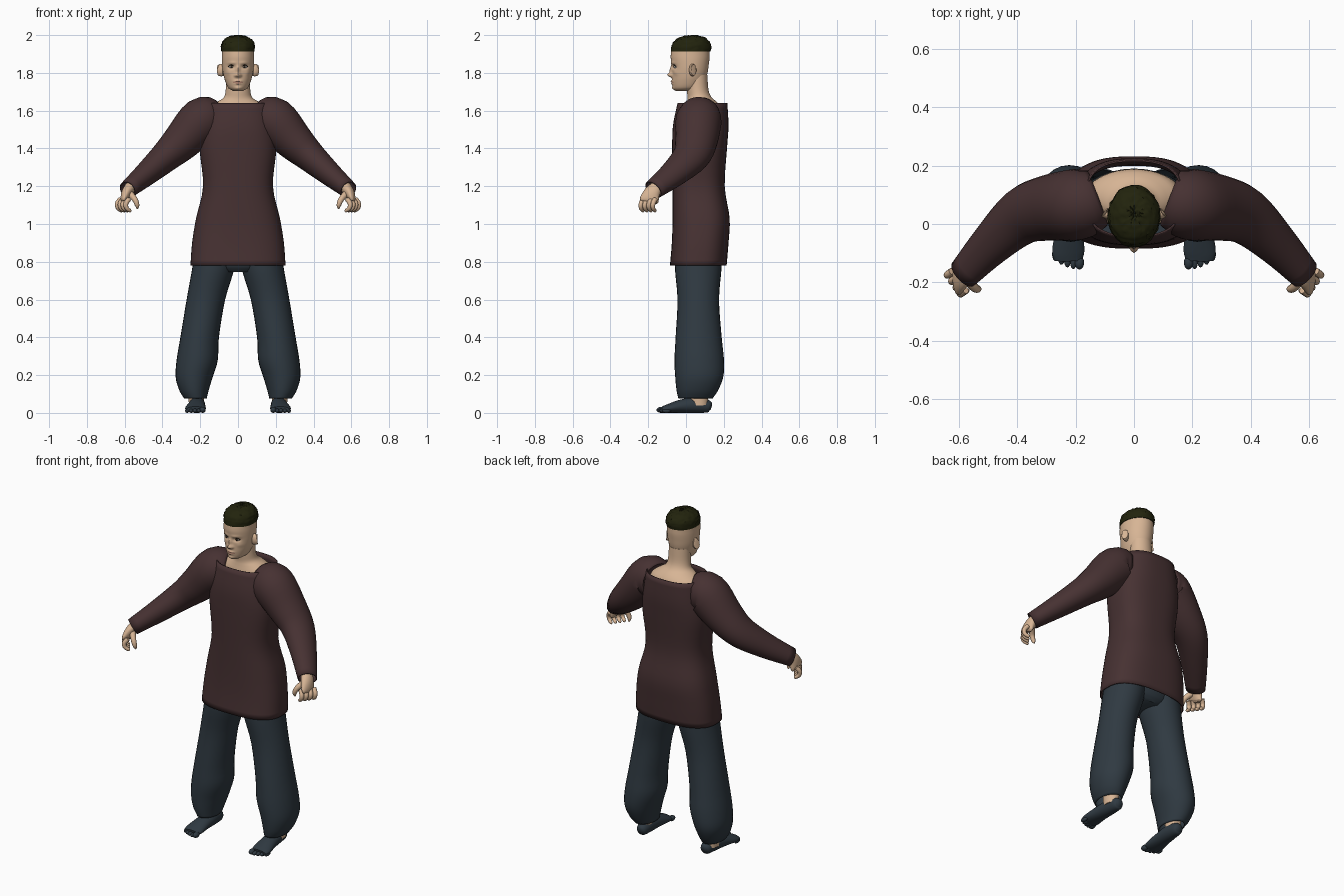
import bpy, bmesh, math, random
from mathutils import Vector

random.seed(4)
cube = bpy.data.objects.get("Cube")
if cube:
    bpy.data.objects.remove(cube, do_unlink=True)


def material(name, *rgb):
    m = bpy.data.materials.new(name)
    m.use_nodes = True
    m.diffuse_color = (*rgb, 1)
    shader = m.node_tree.nodes["Principled BSDF"]
    shader.inputs["Base Color"].default_value = (*rgb, 1)
    shader.inputs["Roughness"].default_value = 0.8
    return m


skin = material("skin", 0.68, 0.46, 0.30)
hair = material("dark hair", 0.016, 0.017, 0.004)
wool = material("maroon wool", 0.062, 0.031, 0.032)
denim = material("slate cloth", 0.029, 0.042, 0.054)
white = material("eye white", 0.75, 0.72, 0.68)
iris = material("dark iris", 0.03, 0.018, 0.01)
lip = material("lip", 0.50, 0.27, 0.19)


def finish(bm, name, mat, mirror=False, shell=0):
    bmesh.ops.recalc_face_normals(bm, faces=bm.faces)
    mesh = bpy.data.meshes.new(name)
    bm.to_mesh(mesh)
    bm.free()
    obj = bpy.data.objects.new(name, mesh)
    bpy.context.collection.objects.link(obj)
    mesh.materials.append(mat)
    bpy.ops.object.select_all(action='DESELECT')
    obj.select_set(True)
    bpy.context.view_layer.objects.active = obj
    bpy.ops.object.shade_smooth_by_angle(angle=math.radians(50))
    if shell:
        mod = obj.modifiers.new("cloth thickness", 'SOLIDIFY')
        mod.thickness = shell
        mod.offset = -1
    if mirror:
        obj.modifiers.new("mirror", 'MIRROR')
    return obj


def spline(rows, steps):
    """Smooth curve through rows of (x, y, z, radius a, radius b)."""
    rows = [Vector(r) for r in rows]
    pad = [rows[0] * 2 - rows[1]] + rows + [rows[-1] * 2 - rows[-2]]
    out = []
    for p, q, r, s in zip(pad, pad[1:], pad[2:], pad[3:]):
        for k in range(steps):
            t = k / steps
            out.append(0.5 * (2 * q + (r - p) * t + (2 * p - 5 * q + 4 * r - s) * t * t
                              + (3 * q - p - 3 * r + s) * t ** 3))
    return out + [rows[-1]]


def tube(name, rows, mat, ref=(0, 1, 0), n=28, steps=4, power=2, caps=True,
         mirror=False, shell=0, sculpt=None):
    rows = spline(rows, steps)
    centres = [Vector(r[:3]) for r in rows]
    bm = bmesh.new()
    rings = []
    for i, row in enumerate(rows):
        t = (centres[min(i + 1, len(rows) - 1)] - centres[max(i - 1, 0)]).normalized()
        if name in FLAT_RINGS:
            t = Vector((0, 0, 1))
        b = Vector(ref)
        b = (b - t * b.dot(t)).normalized()
        a = b.cross(t)
        ring = []
        for k in range(n):
            c, s = math.cos(math.tau * k / n), math.sin(math.tau * k / n)
            u = math.copysign(abs(c) ** (2 / power), c) * max(row[3], 0.001)
            v = math.copysign(abs(s) ** (2 / power), s) * max(row[4], 0.001)
            ring.append(bm.verts.new(centres[i] + a * u + b * v))
        rings.append(ring)
    for low, high in zip(rings, rings[1:]):
        for k in range(n):
            j = (k + 1) % n
            bm.faces.new((low[k], low[j], high[j], high[k]))
    if caps:
        bm.faces.new(rings[0])
        bm.faces.new(rings[-1])
    if sculpt:
        for v in bm.verts:
            sculpt(v)
    return finish(bm, name, mat, mirror, shell)


def ball(name, centre, size, mat, mirror=True):
    bm = bmesh.new()
    bmesh.ops.create_uvsphere(bm, u_segments=16, v_segments=10, radius=1)
    for v in bm.verts:
        v.co = Vector(centre) + Vector(a * b for a, b in zip(v.co, size))
    return finish(bm, name, mat, mirror)


# Parts whose cross-sections stay level
FLAT_RINGS = {"tunic", "trouser_leg", "trouser_seat", "head", "hair", "neck_and_shoulders"}

# Clothing
tube("tunic", [(0, .065, .78, .252, .15), (0, .075, .9, .243, .15), (0, .08, 1.03, .222, .151),
               (0, .067, 1.2, .185, .138), (0, .072, 1.4, .203, .145), (0, .078, 1.52, .19, .147),
               (0, .087, 1.64, .167, .132)],
     wool, n=56, power=2.6, caps=False, shell=.006)
tube("sleeve", [(.125, .09, 1.555, .10, .10), (.19, .068, 1.548, .122, .122),
                (.295, .055, 1.44, .103, .112), (.385, .025, 1.355, .082, .098),
                (.49, -.07, 1.262, .063, .075), (.585, -.172, 1.182, .047, .056)],
     wool, caps=False, mirror=True, shell=.006)
tube("trouser_leg", [(.11, .07, .95, .105, .12), (.128, .065, .78, .112, .124),
                     (.17, .065, .6, .102, .11), (.203, .067, .4, .102, .122),
                     (.216, .07, .28, .109, .131), (.232, .07, .19, .098, .127),
                     (.233, .06, .12, .078, .11), (.225, .05, .075, .059, .09)],
     denim, caps=False, mirror=True, shell=.005)
tube("trouser_seat", [(0, .065, .745, .12, .085), (0, .067, .8, .2, .115), (0, .07, 1, .19, .12)],
     denim)

# Feet
tube("ankle", [(.22, .07, .04, .04, .048), (.222, .065, .14, .042, .05)], skin, mirror=True)
tube("foot", [(.213, .135, .03, .012, .012), (.213, .12, .034, .03, .032),
              (.215, .06, .042, .041, .042), (.22, -.02, .036, .047, .036),
              (.225, -.09, .024, .055, .024), (.225, -.125, .018, .048, .016)],
     denim, ref=(0, 0, 1), mirror=True)
for i in range(5):
    wide = .016 if i == 0 else .0115
    ball(f"toe_{i + 1}", (.187 + i * .0205, -.132 + i * i * .0018, wide), (wide, .024, wide), denim)

# Hands
tube("palm", [(.57, -.155, 1.195, .03, .035), (.59, -.18, 1.165, .027, .043),
              (.602, -.194, 1.13, .02, .05), (.603, -.198, 1.115, .01, .044)],
     skin, mirror=True)
spread = Vector((.058, .082, 0)).normalized()
for i in range(4):
    base = Vector((.6, -.194, 1.132)) + spread * (i - 1.5) * .026
    bends = [(0, 0, 0, .013), (.016, -.012, -.024, .013), (.012, -.012, -.048, .0115),
             (-.006, -.002, -.062, .009), (-.012, .002, -.064, .003)]
    tube(f"finger_{i + 1}", [(*(base + Vector(b[:3])), b[3], b[3]) for b in bends],
         skin, n=10, mirror=True)
tube("thumb", [(.572, -.19, 1.16, .018, .018), (.546, -.218, 1.13, .015, .015),
               (.534, -.222, 1.1, .012, .012), (.533, -.215, 1.08, .004, .004)],
     skin, n=12, mirror=True)

# Neck and upper body inside the collar
tube("neck_and_shoulders", [(0, .085, 1.4, .17, .10), (0, .088, 1.54, .172, .10),
                            (0, .092, 1.61, .155, .094), (0, .085, 1.645, .112, .08),
                            (0, .072, 1.67, .076, .064), (0, .062, 1.71, .065, .057),
                            (0, .058, 1.79, .062, .055)],
     skin, n=36)

# Face relief: x, z, width, height, push along y
RELIEF = [(0, 1.789, .013, .011, -.024), (0, 1.815, .009, .02, -.012), (.013, 1.785, .006, .006, -.008),
          (.034, 1.832, .017, .010, .013), (.03, 1.853, .022, .007, -.004),
          (0, 1.756, .020, .005, -.008), (0, 1.743, .017, .005, -.007),
          (0, 1.718, .018, .010, -.006), (.052, 1.80, .014, .014, -.004)]


def face_relief(v):
    if v.co.y < .01:
        x, z = abs(v.co.x), v.co.z
        for cx, cz, w, h, push in RELIEF:
            v.co.y += push * math.exp(-((x - cx) / w) ** 2 - ((z - cz) / h) ** 2)


head = tube("head", [(0, -.01, 1.705, .028, .045), (0, .005, 1.722, .052, .074),
                     (0, .014, 1.76, .069, .088), (0, .02, 1.8, .079, .094),
                     (0, .022, 1.84, .084, .098), (0, .022, 1.89, .085, .103),
                     (0, .025, 1.94, .08, .095), (0, .03, 1.975, .055, .06),
                     (0, .035, 1.988, .02, .02)],
            skin, n=88, steps=9, sculpt=face_relief)
head.data.materials.append(lip)
for p in head.data.polygons:
    c = p.center
    if c.y < 0 and abs(c.z - 1.75) < .010 - abs(c.x) * .3 and abs(c.x) < .025:
        p.material_index = 1

# Eyes, brows and ears
ball("eyeball", (.034, -.05, 1.832), (.0155, .014, .0085), white)
ball("iris", (.034, -.0605, 1.832), (.0068, .005, .007), iris)
tube("upper_lid", [(.017, -.059, 1.834, .002, .002), (.034, -.064, 1.842, .003, .003),
                   (.052, -.053, 1.833, .002, .002)],
     iris, n=8, ref=(0, 0, 1), mirror=True)
tube("ear", [(.078, .03, 1.815, .032, .014), (.09, .034, 1.815, .033, .018),
             (.099, .04, 1.816, .03, .018), (.096, .038, 1.816, .021, .011),
             (.089, .036, 1.816, .012, .006)],
     skin, n=20, mirror=True)


# Cropped curly hair
def curls(v):
    if v.co.z > 1.92:
        v.co += Vector(random.uniform(-1, 1) for _ in range(3)) * .003


tube("hair", [(0, .025, 1.912, .0875, .105), (0, .028, 1.945, .0885, .104),
              (0, .03, 1.97, .078, .09), (0, .032, 1.988, .055, .066),
              (0, .035, 1.997, .025, .03), (0, .036, 1.998, .002, .002)],
     hair, n=44, sculpt=curls)
